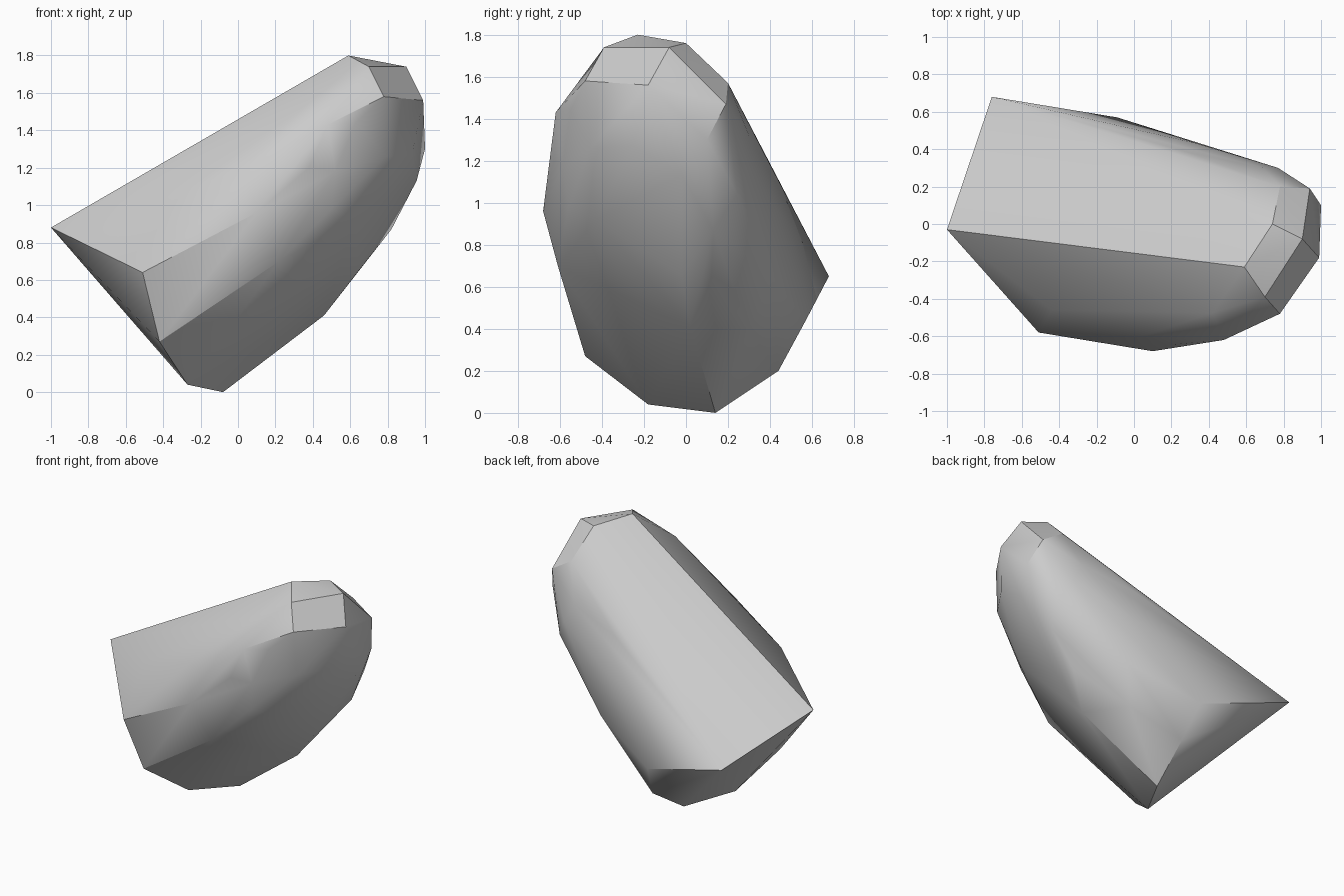
import bpy
import bmesh
import math

default_cube = bpy.data.objects.get("Cube")
if default_cube:
    bpy.data.objects.remove(default_cube, do_unlink=True)


def make_material(name, colour):
    material = bpy.data.materials.new(name)
    material.use_nodes = True
    rgba = (*colour, 1.0)
    material.diffuse_color = rgba
    shader = material.node_tree.nodes["Principled BSDF"]
    shader.inputs["Base Color"].default_value = rgba
    shader.inputs["Roughness"].default_value = 0.8
    return material


def convex_stone(name, sections, material):
    """Wrap cross-sections of a faceted stone in one convex skin."""
    bm = bmesh.new()
    for section in sections:
        for point in section:
            bm.verts.new(point)
    hull = bmesh.ops.convex_hull(bm, input=list(bm.verts))
    spare = {v for v in hull["geom_interior"] + hull["geom_unused"]
             if isinstance(v, bmesh.types.BMVert)}
    bmesh.ops.delete(bm, geom=list(spare), context="VERTS")
    # Merge nearly flat triangles into clean facets
    bmesh.ops.dissolve_limit(bm, angle_limit=math.radians(1),
                             verts=list(bm.verts), edges=list(bm.edges))
    bmesh.ops.recalc_face_normals(bm, faces=list(bm.faces))
    mesh = bpy.data.meshes.new(name)
    bm.to_mesh(mesh)
    bm.free()
    mesh.materials.append(material)
    stone = bpy.data.objects.new(name, mesh)
    bpy.context.collection.objects.link(stone)
    return stone


# Broken low end, from the flat upper face round the underside
low_end = [(-1, -.03, .88), (-.76, .68, .65), (-.09, .57, .44),
           (-.04, .44, .2), (-.08, .14, 0), (-.27, -.18, .04),
           (-.42, -.48, .27), (-.51, -.58, .64)]
# Rounded upper front, between the flat face and the belly
brow = [(-.44, -.46, 1.02), (.03, -.605, 1.2), (.2, -.645, 1.2),
        (.42, -.475, 1.59)]
# Swelling belly, back to front
belly = [(.3, .38, 1.22), (.34, .43, .97), (.4, .41, .64), (.285, .3, .4),
         (.46, .02, .41), (.22, -.61, .7), (.1, -.68, .96)]
# Keel running from the belly up to the shoulder
keel = [(.62, .12, .635), (.65, -.02, .655), (.62, -.43, .92),
        (.5, -.56, .98), (.38, -.63, 1.2)]
# Shoulder where the stone starts to close
shoulder = [(.69, .3, 1.32), (.77, .3, 1.18), (.84, .245, 1.04),
            (.82, .13, .87), (.52, -.585, 1.18), (.79, -.455, 1.26),
            (.48, -.62, 1.43), (.63, -.55, 1.44)]
# Nose below the chipped tip
nose = [(.78, .2, 1.57), (.94, .19, 1.47), (1, .1, 1.3),
        (.955, -.02, 1.13), (.93, -.25, 1.27)]
# Bevelled facets at the tip
tip = [(.74, 0, 1.76), (.59, -.23, 1.8), (.9, -.08, 1.74),
       (.7, -.39, 1.74), (.99, -.18, 1.56), (.78, -.48, 1.58)]

grey = make_material("stone grey", (.6, .6, .6))
stone = convex_stone("stone_chunk",
                     [low_end, brow, belly, keel, shoulder, nose, tip], grey)

# Soft rounding over shallow facets, crisp chipped edges
bpy.ops.object.select_all(action="DESELECT")
stone.select_set(True)
bpy.context.view_layer.objects.active = stone
bpy.ops.object.shade_smooth_by_angle(angle=math.radians(31))
